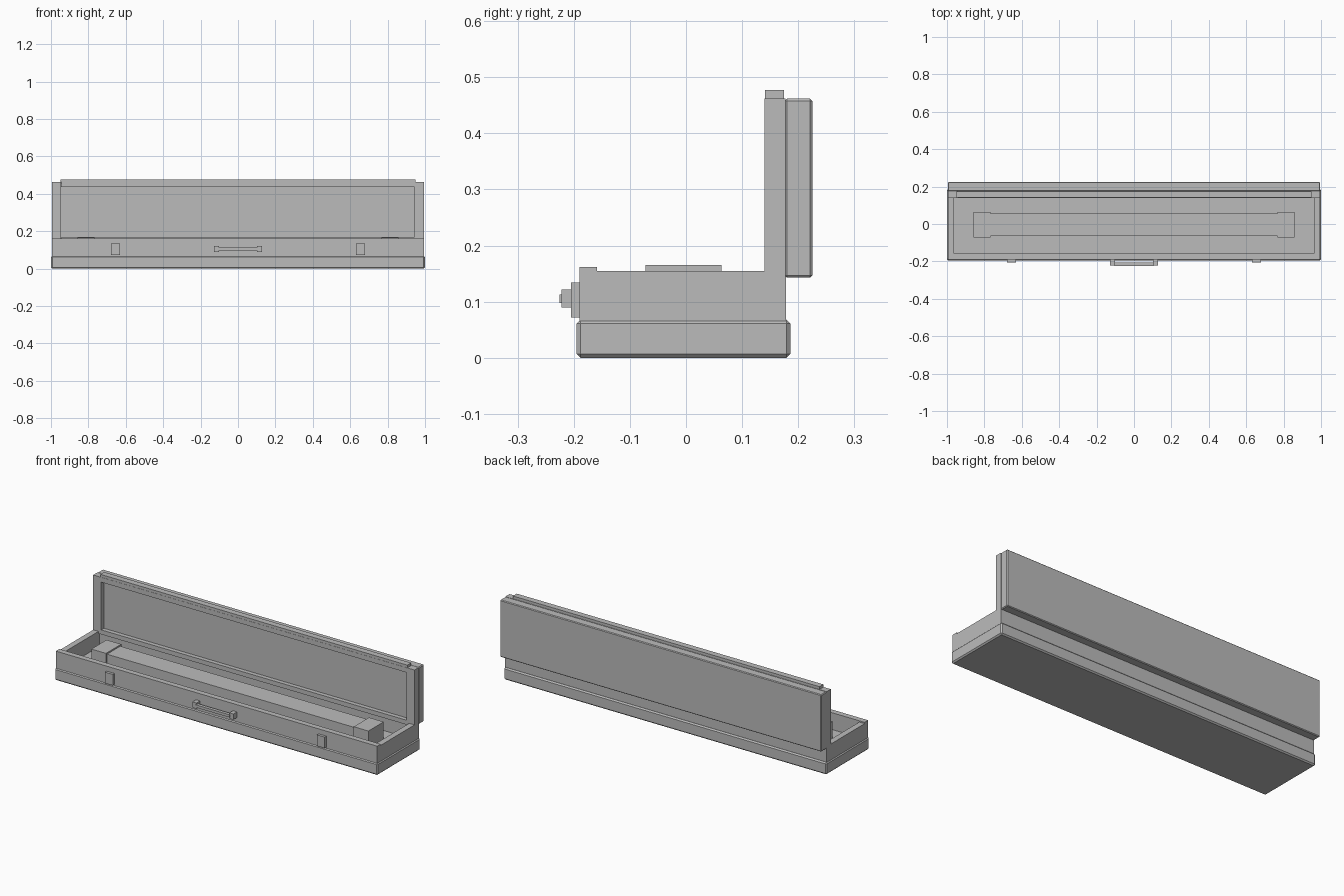
import bpy

cube = bpy.data.objects.get("Cube")
if cube:
    bpy.data.objects.remove(cube, do_unlink=True)

# Single plain grey
grey = bpy.data.materials.new("plain_grey")
grey.use_nodes = True
colour = (0.5, 0.5, 0.5, 1)
grey.diffuse_color = colour
grey.node_tree.nodes["Principled BSDF"].inputs["Base Color"].default_value = colour


def box(name, x, y, z, bevel=0):
    """Box spanning the given (low, high) ranges, with optional chamfer."""
    bpy.ops.mesh.primitive_cube_add(size=1, location=[sum(r) / 2 for r in (x, y, z)])
    ob = bpy.context.object
    ob.name = name
    ob.scale = [r[1] - r[0] for r in (x, y, z)]
    bpy.ops.object.transform_apply(location=False, rotation=False, scale=True)
    ob.data.materials.append(grey)
    if bevel:
        mod = ob.modifiers.new("chamfer", "BEVEL")
        mod.width = bevel
        mod.segments = 1
    return ob


def pair(name, x, y, z):
    """The same box on the left (+x) and right (-x)."""
    box("left_" + name, x, y, z)
    box("right_" + name, (-x[1], -x[0]), y, z)


# Tray: chamfered plinth and four walls
box("base", (-1, 1), (-0.195, 0.186), (0, 0.068), 0.007)
box("front_wall", (-0.995, 0.995), (-0.19, -0.159), (0.06, 0.162))
box("back_wall", (-0.995, 0.995), (0.148, 0.178), (0.06, 0.145))
pair("end_wall", (0.962, 0.995), (-0.16, 0.15), (0.06, 0.155))

# Raised lid: outer panel, frame around a shallow recess, top lip
frame = (0.14, 0.177)
box("lid_panel", (-0.995, 0.995), (0.176, 0.225), (0.143, 0.462), 0.004)
box("lid_lining", (-0.95, 0.95), (0.164, 0.18), (0.16, 0.44))
pair("lid_stile", (0.945, 0.995), frame, (0.143, 0.462))
box("lid_bottom_rail", (-0.945, 0.945), frame, (0.143, 0.168))
box("lid_top_rail", (-0.945, 0.945), frame, (0.435, 0.462))
box("lid_lip", (-0.95, 0.95), (0.141, 0.175), (0.462, 0.477))

# Contents: long bar resting between two end blocks
box("long_bar", (-0.77, 0.77), (-0.063, 0.055), (0.065, 0.157))
pair("bar_end_block", (0.767, 0.858), (-0.072, 0.063), (0.065, 0.165))

# Latches and carrying handle on the front
pair("latch", (0.632, 0.68), (-0.205, -0.188), (0.072, 0.134))
pair("handle_post", (0.102, 0.127), (-0.222, -0.188), (0.09, 0.122))
box("handle_bar", (-0.105, 0.105), (-0.225, -0.207), (0.098, 0.113))
